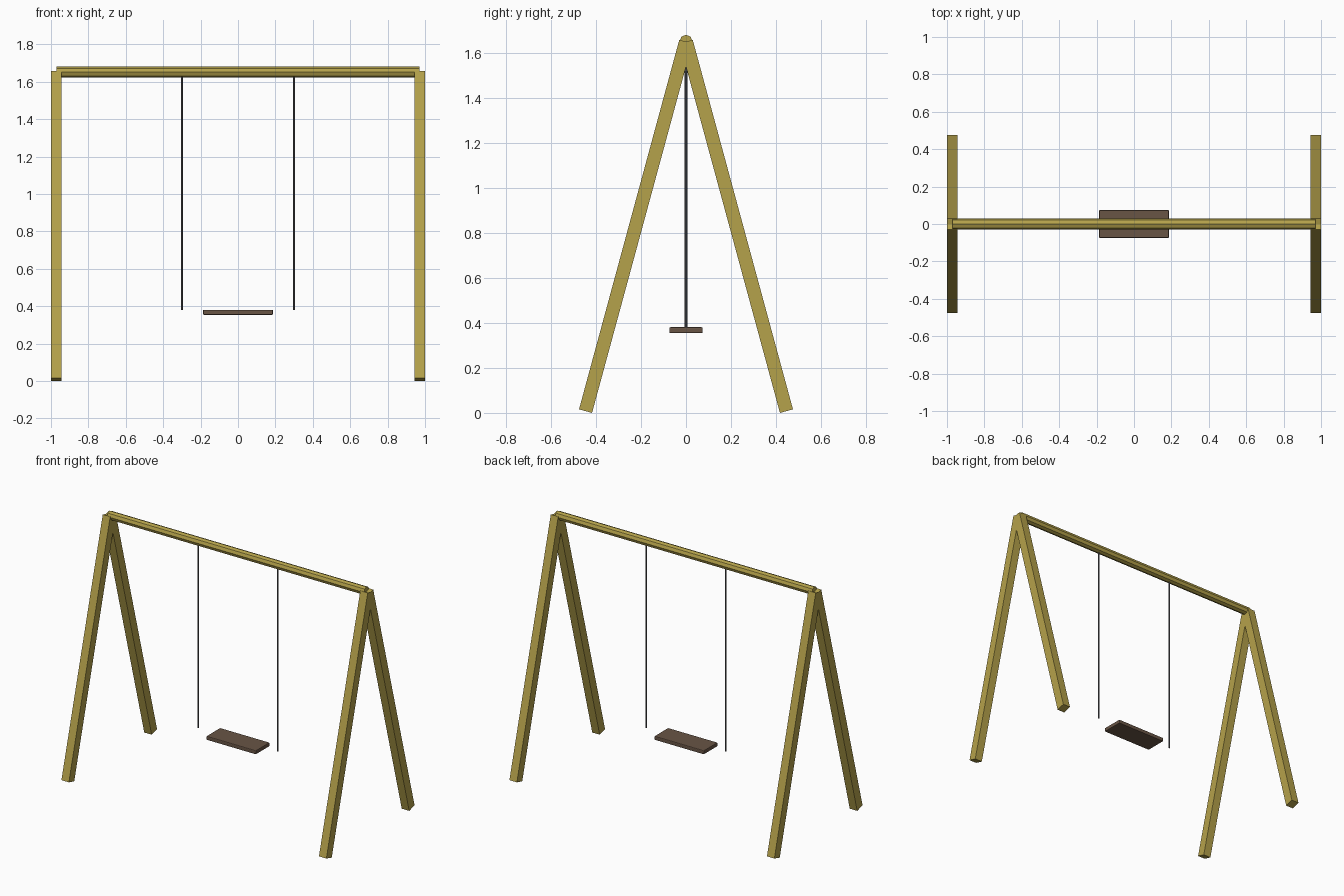
import bpy, math
from mathutils import Vector

if "Cube" in bpy.data.objects:
    bpy.data.objects.remove(bpy.data.objects["Cube"])


def material(name, rgb):
    m = bpy.data.materials.new(name)
    m.diffuse_color = (*rgb, 1)
    m.use_nodes = True
    m.node_tree.nodes["Principled BSDF"].inputs["Base Color"].default_value = m.diffuse_color
    return m


WOOD = material("yellow_wood", (0.46, 0.36, 0.07))
SEAT = material("brown_board", (0.14, 0.09, 0.06))
ROPE = material("dark_rope", (0.10, 0.10, 0.11))


def finish(name, mat):
    ob = bpy.context.object
    ob.name = name
    ob.data.materials.append(mat)
    return ob


def box(name, loc, size, mat, tilt=0.0):
    bpy.ops.mesh.primitive_cube_add(size=1, location=loc, rotation=(tilt, 0, 0))
    ob = finish(name, mat)
    ob.scale = size
    bpy.ops.object.transform_apply(location=False, rotation=False, scale=True)
    return ob


def rod(name, a, b, radius, sides, mat):
    a, b = Vector(a), Vector(b)
    d = b - a
    bpy.ops.mesh.primitive_cylinder_add(vertices=sides, radius=radius, depth=d.length,
                                        location=(a + b) / 2)
    ob = finish(name, mat)
    if abs(d.x) > 0:
        ob.rotation_euler = (0, math.pi / 2, 0)
    return ob


# A-frame legs, square-cut beams crossing at the top
foot, apex = Vector((0.4465, 0.0079)), Vector((0.001, 1.650))
mid, run = (foot + apex) / 2, apex - foot
angle = math.atan2(-run.x, run.y)
for sx, side in ((-1, "left"), (1, "right")):
    for sy, face in ((-1, "front"), (1, "back")):
        box(f"{face}_{side}_leg", (sx * 0.972, sy * mid.x, mid.y),
            (0.056, 0.06, run.length), WOOD, sy * angle)

    # Hanging ropes
    rod(f"{side}_rope", (sx * 0.3, 0, 0.38), (sx * 0.3, 0, 1.65), 0.006, 8, ROPE)

# Octagonal top beam
rod("top_beam", (-0.97, 0, 1.652), (0.97, 0, 1.652), 0.0285, 8, WOOD)

# Seat board with slightly softened edges
seat = box("seat", (0, 0, 0.3675), (0.374, 0.148, 0.027), SEAT)
bevel = seat.modifiers.new("edge_bevel", 'BEVEL')
bevel.width = 0.005
bevel.segments = 2
